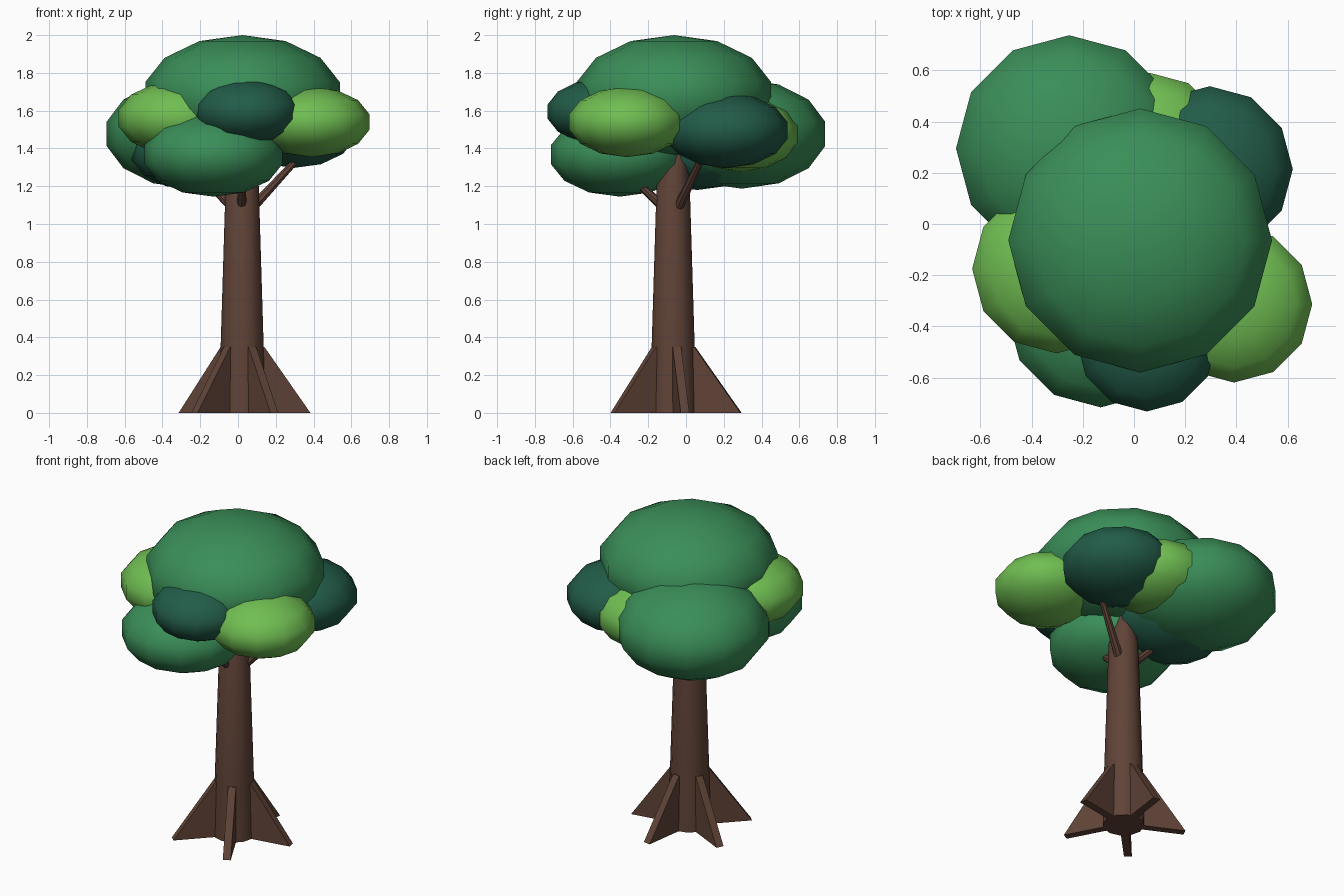
import bpy, bmesh, math
from mathutils import Vector, Matrix

if "Cube" in bpy.data.objects:
    bpy.data.objects.remove(bpy.data.objects["Cube"])

CX, CY = 0.022, -0.068  # trunk centre


def material(name, rgb):
    m = bpy.data.materials.new(name)
    lin = [((c / 255 + 0.055) / 1.055) ** 2.4 for c in rgb]
    m.diffuse_color = (*lin, 1)
    m.use_nodes = True
    m.node_tree.nodes["Principled BSDF"].inputs["Base Color"].default_value = m.diffuse_color
    return m


bark = material("brown bark", (96, 67, 55))
mid = material("mid green", (58, 142, 88))
dark = material("dark green", (34, 92, 72))
light = material("light green", (112, 190, 82))


def make(name, bm, mat, smooth=None):
    bmesh.ops.recalc_face_normals(bm, faces=bm.faces[:])
    me = bpy.data.meshes.new(name)
    bm.to_mesh(me)
    bm.free()
    me.materials.append(mat)
    ob = bpy.data.objects.new(name, me)
    bpy.context.collection.objects.link(ob)
    if smooth:
        bpy.ops.object.select_all(action='DESELECT')
        ob.select_set(True)
        bpy.context.view_layer.objects.active = ob
        bpy.ops.object.shade_smooth_by_angle(angle=math.radians(smooth))
    return ob


def tube(name, rings, n, mat, axis=Vector((0, 0, 1))):
    """Loft circles (centre, radius) square to the axis."""
    bm = bmesh.new()
    rot = axis.to_track_quat('Z', 'Y')
    loops = []
    for c, r in rings:
        loops.append([bm.verts.new(Vector(c) + rot @ Vector(
            (r * math.cos(math.tau * i / n), r * math.sin(math.tau * i / n), 0)))
            for i in range(n)])
    for a, b in zip(loops, loops[1:]):
        for i in range(n):
            j = (i + 1) % n
            bm.faces.new((a[i], a[j], b[j], b[i]))
    bm.faces.new(loops[0])
    bm.faces.new(loops[-1])
    return make(name, bm, mat, 40)


# Trunk with a narrowing, slightly leaning tip
tube("trunk", [((CX, CY, 0), 0.122), ((CX, CY, 0.35), 0.114), ((CX, CY, 1.2), 0.088),
               ((CX, CY + 0.022, 1.37), 0.046), ((CX, CY + 0.03, 1.5), 0.035)], 12, bark)

# Buttress roots
for k in range(5):
    bm = bmesh.new()
    prof = [(0.03, 0), (0.363, 0), (0.115, 0.35), (0.03, 0.35)]
    sides = [[bm.verts.new((x, y, z)) for x, z in prof] for y in (-0.023, 0.023)]
    bm.faces.new(sides[0])
    bm.faces.new(sides[1])
    for i in range(4):
        j = (i + 1) % 4
        bm.faces.new((sides[0][i], sides[0][j], sides[1][j], sides[1][i]))
    bm.transform(Matrix.Translation((CX, CY, 0)) @ Matrix.Rotation(math.radians(10 + 72 * k), 4, 'Z'))
    make(f"root_{k + 1}", bm, bark)

# Branches
for name, a, b in [("branch_right", (0.08, -0.04, 1.09), (0.32, 0.085, 1.35)),
                   ("branch_front", (0.02, -0.12, 1.09), (0.02, -0.26, 1.22)),
                   ("branch_left", (-0.03, -0.05, 1.09), (-0.19, -0.01, 1.25))]:
    a, b = Vector(a), Vector(b)
    tube(name, [(a, 0.027), (b, 0.018)], 8, bark, b - a)

# Leaf clumps: centre, visible radius, half height
for name, c, r, h, mat in [
    ("crown_top", (0.024, -0.064, 1.68), 0.515, 0.32, mid),
    ("crown_back_left", (-0.253, 0.295, 1.477), 0.442, 0.29, mid),
    ("crown_front_left", (-0.13, -0.35, 1.367), 0.366, 0.222, mid),
    ("crown_left", (-0.302, -0.175, 1.56), 0.33, 0.2, light),
    ("crown_right", (0.39, -0.313, 1.54), 0.306, 0.186, light),
    ("crown_back", (0.062, 0.288, 1.475), 0.302, 0.197, light),
    ("crown_front", (0.05, -0.457, 1.595), 0.275, 0.172, dark),
    ("crown_back_right", (0.296, 0.214, 1.495), 0.324, 0.198, dark),
    ("crown_lower_left", (-0.235, 0.06, 1.38), 0.325, 0.2, dark),
]:
    bm = bmesh.new()
    bmesh.ops.create_uvsphere(bm, u_segments=12, v_segments=7, radius=1)
    bm.transform(Matrix.Translation(c) @ Matrix.Diagonal((r / 0.975, r / 0.975, h, 1)))
    make(name, bm, mat, 60)
